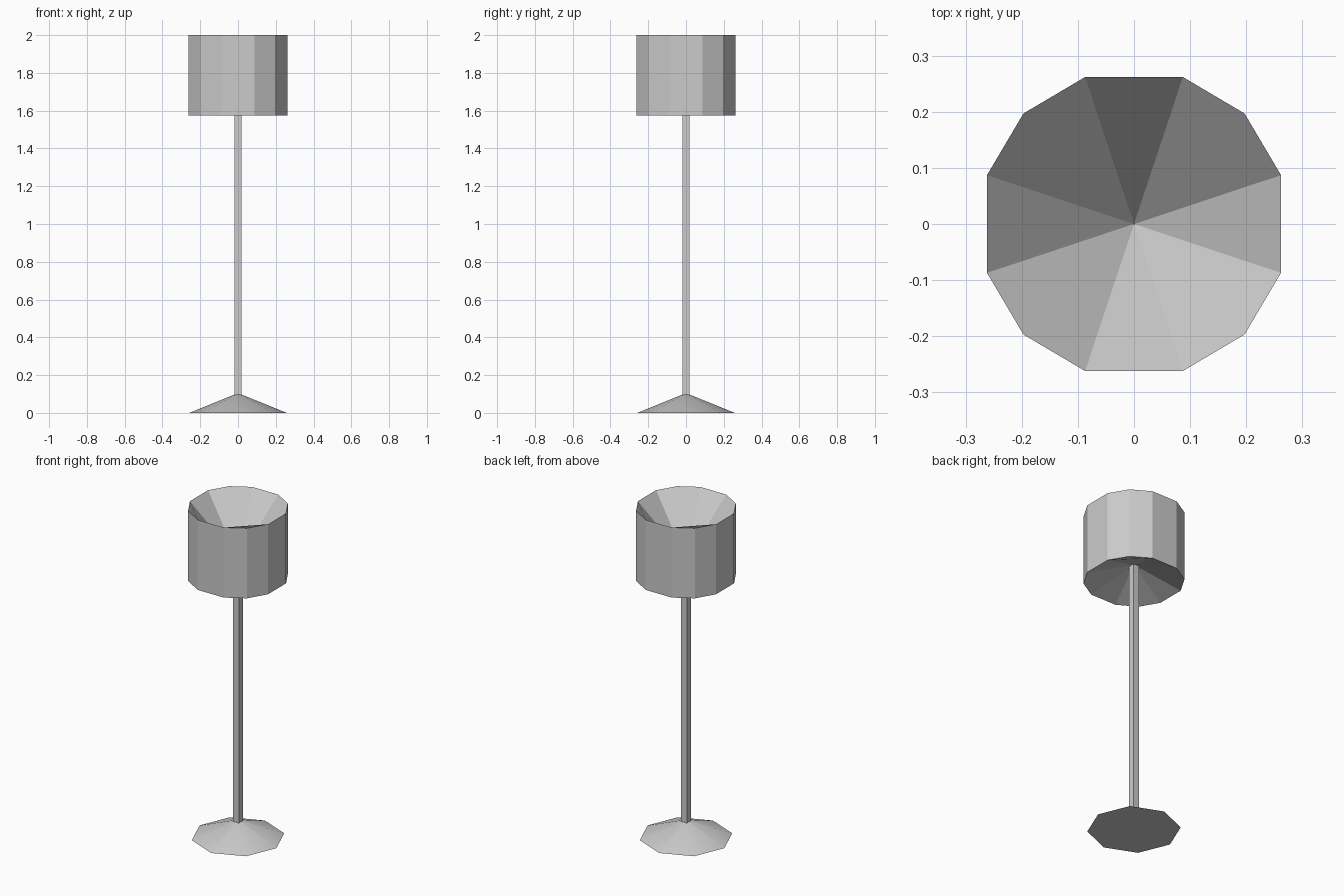
import bpy, bmesh, math
from mathutils import Matrix, Vector

cube = bpy.data.objects.get("Cube")
if cube:
    bpy.data.objects.remove(cube, do_unlink=True)

grey = bpy.data.materials.new("plain_grey")
grey.use_nodes = True
colour = (0.6, 0.6, 0.6, 1)
grey.diffuse_color = colour
grey.node_tree.nodes["Principled BSDF"].inputs["Base Color"].default_value = colour


def add_object(name, bm):
    mesh = bpy.data.meshes.new(name)
    bm.to_mesh(mesh)
    bm.free()
    mesh.materials.append(grey)
    obj = bpy.data.objects.new(name, mesh)
    bpy.context.collection.objects.link(obj)
    return obj


SHADE_BOTTOM, SHADE_TOP, HUB = 1.575, 2.0, 1.68

# Lampshade: twelve-sided drum, both ends pinched in to the hub
corner_points = [(0.262, -0.087), (0.262, 0.087), (0.197, 0.197)]
bm = bmesh.new()


def ring(z):
    return [bm.verts.new(Matrix.Rotation(math.pi / 2 * q, 3, 'Z') @ Vector((x, y, z)))
            for q in range(4) for x, y in corner_points]


low, high = ring(SHADE_BOTTOM), ring(SHADE_TOP)
count = len(low)
for i in range(count):
    j = (i + 1) % count
    bm.faces.new((low[i], low[j], high[j], high[i]))

low_hub = bm.verts.new((0, 0, HUB))
high_hub = bm.verts.new((0, 0, HUB))
for i in range(0, count, 3):
    side = [i, i + 1]
    corner = [i + 1, i + 2, (i + 3) % count]
    for panel in (side, corner):
        bm.faces.new([high[k] for k in panel] + [high_hub])
        bm.faces.new([low[k] for k in reversed(panel)] + [low_hub])
add_object("lampshade", bm)

# Pole: slim square bar running from the base to the hub
bm = bmesh.new()
bottom, top, width = 0.06, HUB - 0.003, 0.038
bmesh.ops.create_cube(bm, size=1)
bmesh.ops.scale(bm, vec=(width, width, top - bottom), verts=bm.verts)
bmesh.ops.translate(bm, vec=(0, 0, (top + bottom) / 2), verts=bm.verts)
add_object("pole", bm)

# Base: low eight-sided cone with a flat underside
bm = bmesh.new()
bmesh.ops.create_cone(bm, cap_ends=True, segments=8, radius1=0.258, radius2=0.012, depth=0.1)
bmesh.ops.translate(bm, vec=(0, 0, 0.05), verts=bm.verts)
base = add_object("base", bm)
bpy.ops.object.select_all(action='DESELECT')
base.select_set(True)
bpy.context.view_layer.objects.active = base
bpy.ops.object.shade_smooth_by_angle(angle=math.radians(30))
